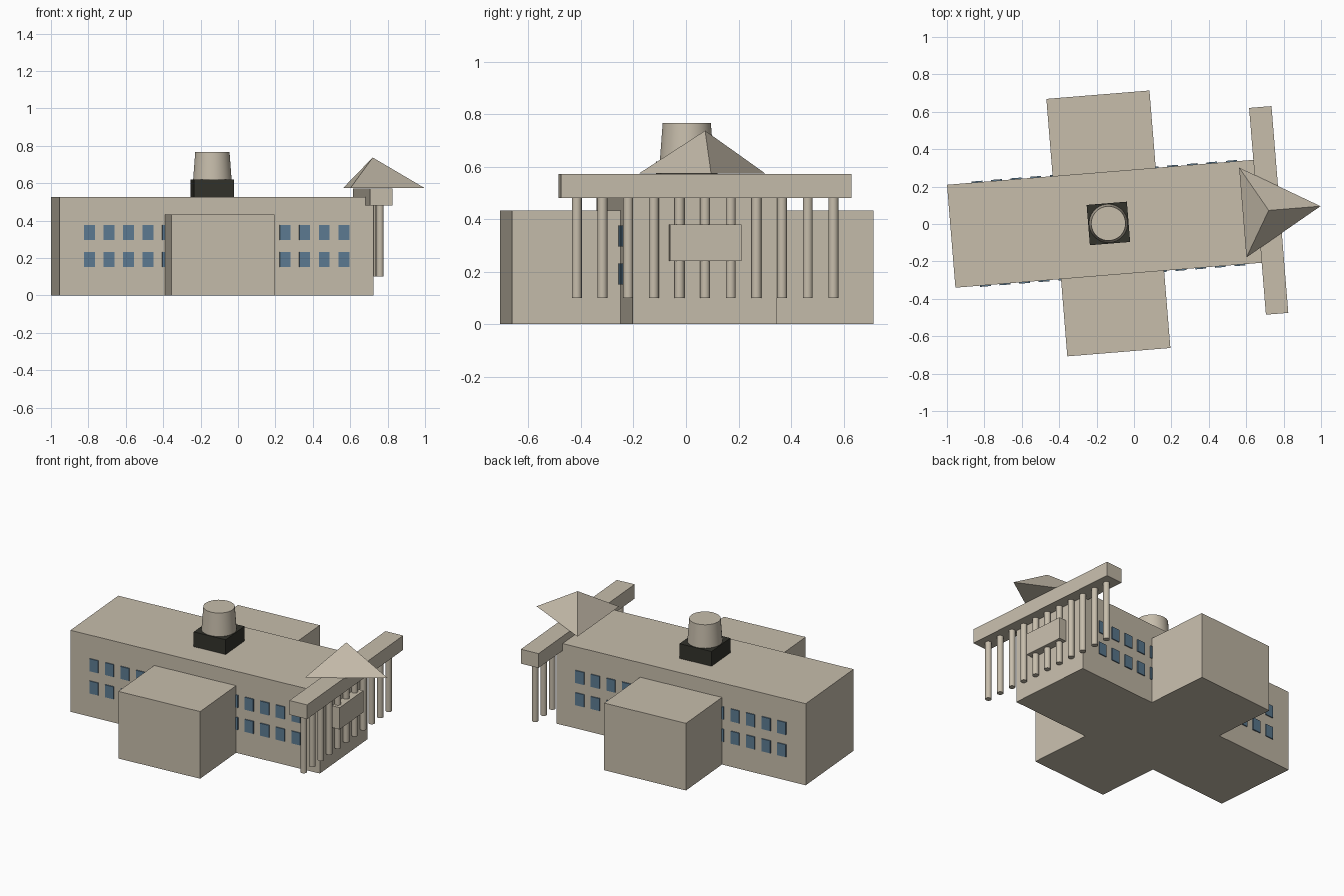
import bpy, math
from mathutils import Matrix, Vector

if "Cube" in bpy.data.objects:
    bpy.data.objects.remove(bpy.data.objects["Cube"], do_unlink=True)

TURN = math.radians(4.65)          # whole building is turned on its plot
CENTRE = Vector((-0.137, 0.003, 0))
SPIN = Matrix.Rotation(TURN, 3, 'Z')


def material(name, colour):
    m = bpy.data.materials.new(name)
    m.use_nodes = True
    m.diffuse_color = (*colour, 1)
    bsdf = next(n for n in m.node_tree.nodes if n.type == 'BSDF_PRINCIPLED')
    bsdf.inputs["Base Color"].default_value = (*colour, 1)
    return m


stone = material("stone", (0.57, 0.51, 0.41))
glass = material("blue_glass", (0.11, 0.2, 0.29))
dark = material("dark_metal", (0.032, 0.032, 0.024))


def place(x, y, z):
    """Building coordinates to world coordinates."""
    return CENTRE + SPIN @ Vector((x, y, z))


def finish(name, mat, smooth=None):
    ob = bpy.context.object
    ob.name = name
    ob.data.materials.append(mat)
    if smooth:
        bpy.ops.object.shade_smooth_by_angle(angle=math.radians(smooth))
    return ob


def box(name, centre, size, z0, z1, mat):
    bpy.ops.mesh.primitive_cube_add(
        size=1, location=place(*centre, (z0 + z1) / 2), rotation=(0, 0, TURN))
    ob = bpy.context.object
    ob.scale = (*size, z1 - z0)
    bpy.ops.object.transform_apply(location=False, rotation=False, scale=True)
    return finish(name, mat)


def cone(name, centre, r1, r2, z0, z1, sides, mat, smooth, spin=0):
    bpy.ops.mesh.primitive_cone_add(
        vertices=sides, radius1=r1, radius2=r2, depth=z1 - z0,
        location=place(*centre, (z0 + z1) / 2), rotation=(0, 0, TURN + spin))
    return finish(name, mat, smooth)


# Main block and the lower cross wing
LENGTH, WIDTH = 1.686, 0.552
box("main_block", (0, 0), (LENGTH, WIDTH), 0, 0.525, stone)
box("cross_wing", (0, 0), (0.553, 1.381), 0, 0.432, stone)

# Two rows of windows on both long walls
for side, wall in ((-1, "front"), (1, "back")):
    for z in (0.152, 0.295):
        for i in range(14):
            x = (i - 6.5) * 0.105
            box(f"{wall}_window", (x, side * (WIDTH / 2 + 0.002)),
                (0.058, 0.009), z, z + 0.08, glass)

# Roof lantern
box("lantern_base", (0, 0), (0.216, 0.216), 0.525, 0.62, dark)
cone("lantern_drum", (0, 0), 0.103, 0.092, 0.62, 0.766, 32, stone, 40)

# Portico: beam, hanging columns, panel and three-sided roof
PORTICO_X, PORTICO_Y = 0.86, 0.0
box("portico_beam", (PORTICO_X, PORTICO_Y), (0.12, 1.109), 0.48, 0.572, stone)
for i in range(11):
    cone("portico_column", (PORTICO_X, PORTICO_Y + (i - 5) * 0.098),
         0.019, 0.019, 0.1, 0.485, 16, stone, 40)
box("portico_panel", (PORTICO_X + 0.008, PORTICO_Y), (0.055, 0.273),
    0.24, 0.38, stone)
# The primitive starts its first corner on +y, so turn it to point along +x
cone("portico_roof", (PORTICO_X, PORTICO_Y), 0.278, 0, 0.574, 0.737, 3,
     stone, 80, -math.pi / 2)
